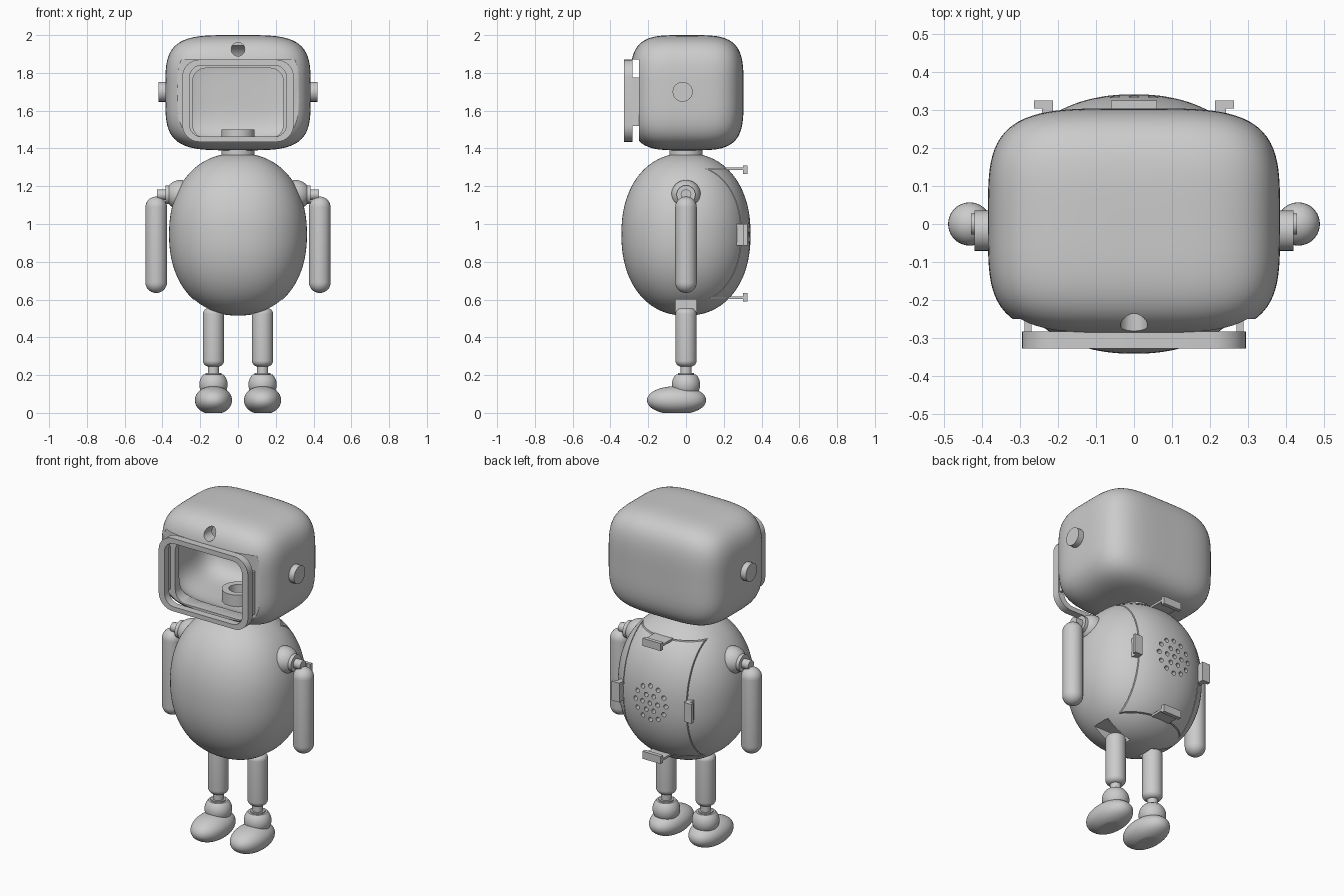
import bpy, bmesh, math
from mathutils import Matrix, Vector

if "Cube" in bpy.data.objects:
    bpy.data.objects.remove(bpy.data.objects["Cube"])


def finish(name, bm, smooth=True):
    bmesh.ops.recalc_face_normals(bm, faces=bm.faces)
    me = bpy.data.meshes.new(name)
    bm.to_mesh(me)
    bm.free()
    ob = bpy.data.objects.new(name, me)
    bpy.context.collection.objects.link(ob)
    if smooth:
        shade(ob)
    return ob


def activate(ob):
    bpy.ops.object.select_all(action='DESELECT')
    ob.select_set(True)
    bpy.context.view_layer.objects.active = ob


def shade(ob):
    activate(ob)
    bpy.ops.object.shade_smooth_by_angle(angle=math.radians(35))


def blob(name, centre, half, n, cuts=31, floor=None):
    """Superellipsoid from a gridded cube; n=2 is an ellipsoid, larger is boxier."""
    bm = bmesh.new()
    bmesh.ops.create_cube(bm, size=2)
    bmesh.ops.subdivide_edges(bm, edges=bm.edges[:], cuts=cuts, use_grid_fill=True)
    for v in bm.verts:
        p = Vector([math.tan(c * math.pi / 4) for c in v.co])
        p /= sum(abs(c) ** n for c in p) ** (1 / n)
        v.co = Vector([centre[i] + half[i] * p[i] for i in range(3)])
        if floor is not None:
            v.co.z = max(v.co.z, floor)
    return finish(name, bm)


def boxes(name, spans):
    """One object from (x0, x1, y0, y1, z0, z1) boxes."""
    bm = bmesh.new()
    for x0, x1, y0, y1, z0, z1 in spans:
        m = Matrix.Translation(((x0 + x1) / 2, (y0 + y1) / 2, (z0 + z1) / 2))
        m = m @ Matrix.Diagonal((abs(x1 - x0), y1 - y0, z1 - z0, 1))
        bmesh.ops.create_cube(bm, size=1, matrix=m)
    return finish(name, bm)


def rods(name, spots, r, depth, axis):
    """Cylinders centred on the given spots along one axis."""
    rot = {'X': Matrix.Rotation(math.pi / 2, 4, 'Y'),
           'Y': Matrix.Rotation(math.pi / 2, 4, 'X')}[axis]
    bm = bmesh.new()
    for s in spots:
        bmesh.ops.create_cone(bm, cap_ends=True, segments=24, radius1=r, radius2=r,
                              depth=depth, matrix=Matrix.Translation(s) @ rot)
    return finish(name, bm)


def lathe(name, profile, x=0, y=0, steps=40):
    """Turn (radius, z) points about a vertical axis."""
    bm = bmesh.new()
    vs = [bm.verts.new((r, 0, z)) for r, z in profile]
    es = [bm.edges.new(p) for p in zip(vs, vs[1:])]
    bmesh.ops.spin(bm, geom=vs + es, cent=(0, 0, 0), axis=(0, 0, 1),
                   angle=math.tau, steps=steps)
    bmesh.ops.remove_doubles(bm, verts=bm.verts, dist=1e-5)
    bmesh.ops.translate(bm, vec=(x, y, 0), verts=bm.verts)
    return finish(name, bm)


def capsule(r, z0, z1, c):
    """Profile of a rod with ends rounded by c."""
    arc = [i * math.pi / 16 for i in range(9)]
    low = [(r - c + c * math.sin(a), z0 + c - c * math.cos(a)) for a in arc]
    top = [(r - c + c * math.cos(a), z1 - c + c * math.sin(a)) for a in arc]
    return [(0, z0)] + low + top + [(0, z1)]


def round_rect(hx, z0, z1, c):
    pts = []
    for k, (x, z) in enumerate([(hx - c, z1 - c), (c - hx, z1 - c),
                                (c - hx, z0 + c), (hx - c, z0 + c)]):
        for i in range(9):
            a = k * math.pi / 2 + i * math.pi / 16
            pts.append((x + c * math.cos(a), z + c * math.sin(a)))
    return pts


def prism(name, pts, y0, y1):
    bm = bmesh.new()
    f = bm.faces.new([bm.verts.new((x, y0, z)) for x, z in pts])
    ext = bmesh.ops.extrude_face_region(bm, geom=[f], use_keep_orig=True)['geom']
    bmesh.ops.translate(bm, vec=(0, y1 - y0, 0),
                        verts=[g for g in ext if isinstance(g, bmesh.types.BMVert)])
    return finish(name, bm)


def cut(ob, cutter, op='DIFFERENCE'):
    mod = ob.modifiers.new('cut', 'BOOLEAN')
    mod.object, mod.operation, mod.solver = cutter, op, 'EXACT'
    activate(ob)
    bpy.ops.object.modifier_apply(modifier=mod.name)
    bpy.data.objects.remove(cutter)
    shade(ob)


# Hollow head with face recess, screen opening and camera hole
head = blob('head', (0, 0.005, 1.695), (0.385, 0.3, 0.305), 4)
cut(head, boxes('recess', [(-0.6, 0.6, -0.6, -0.25, 1.2, 1.87)]))
cut(head, blob('cavity', (0, 0.005, 1.695), (0.345, 0.235, 0.265), 4, 23))
cut(head, prism('opening', round_rect(0.24, 1.455, 1.825, 0.07), -0.4, -0.12))
cut(head, rods('camera_hole', [(0, -0.25, 1.925)], 0.036, 0.2, 'Y'))

# Screen bezel and its side pegs
bezel = prism('screen_bezel', round_rect(0.295, 1.435, 1.87, 0.09), -0.328, -0.284)
cut(bezel, prism('hole', round_rect(0.257, 1.462, 1.84, 0.065), -0.4, -0.2))
boxes('bezel_pegs', [(s * 0.27, s * 0.288, -0.295, -0.24, 1.52, 1.775) for s in (-1, 1)])

# Ears and hollow neck tube
rods('ears', [(s * 0.39, -0.018, 1.7) for s in (-1, 1)], 0.053, 0.06, 'X')
lathe('neck_tube', [(0.05, 1.34), (0.088, 1.34), (0.088, 1.5), (0.05, 1.5), (0.05, 1.34)])

# Body with rear bay and hip sockets
BODY = ((0, 0, 0.945), (0.365, 0.342, 0.43), 2.2)
body = blob('body', *BODY)
cut(body, boxes('bay', [(-0.212, 0.212, 0.02, 0.6, 0.606, 1.294)]))
cut(body, boxes('hip_sockets', [(s * 0.075, s * 0.235, -0.056, 0.056, 0.4, 0.6)
                                for s in (-1, 1)]))

# Rear hatch with speaker holes
hatch = blob('rear_hatch', *BODY)
cut(hatch, boxes('trim', [(-0.207, 0.207, 0.025, 0.6, 0.611, 1.289)]), 'INTERSECT')
spots = [(0, 0.32, 0.945)]
for count, rad in ((6, 0.05), (12, 0.1)):
    for i in range(count):
        a = math.tau * i / count
        spots.append((rad * math.cos(a), 0.32, 0.945 + rad * math.sin(a)))
cut(hatch, rods('speaker_holes', spots, 0.013, 0.14, 'Y'))

# Hatch clips: stem plus outward lip
for s, side in ((-1, 'left'), (1, 'right')):
    boxes(side + '_hatch_clip', [(s * 0.213, s * 0.242, 0.2, 0.31, 0.885, 1.0),
                                 (s * 0.213, s * 0.264, 0.305, 0.325, 0.885, 1.0)])
boxes('top_hatch_clip', [(-0.06, 0.06, 0.12, 0.31, 1.285, 1.298),
                         (-0.06, 0.06, 0.302, 0.325, 1.265, 1.31)])
boxes('bottom_hatch_clip', [(-0.06, 0.06, 0.12, 0.31, 0.602, 0.615),
                            (-0.06, 0.06, 0.302, 0.325, 0.59, 0.635)])

# Arms and legs, both sides
for s, side in ((-1, 'left'), (1, 'right')):
    blob(side + '_shoulder_ball', (s * 0.305, 0, 1.155), (0.078,) * 3, 2, 15)
    rods(side + '_shoulder_collar', [(s * 0.365, 0, 1.155)], 0.05, 0.04, 'X')
    rods(side + '_shoulder_pin', [(s * 0.39, 0, 1.155)], 0.028, 0.08, 'X')
    lathe(side + '_arm', capsule(0.057, 0.635, 1.145, 0.056), s * 0.433)
    lathe(side + '_leg', capsule(0.056, 0.245, 0.555, 0.032), s * 0.13)
    lathe(side + '_ankle_rod', [(0, 0.18), (0.042, 0.18), (0.042, 0.21), (0.03, 0.21),
                                (0.03, 0.27), (0, 0.27)], s * 0.13)
    ball = [(0.075 * math.cos(a), 0.15 + 0.075 * math.sin(a))
            for a in [math.radians(d) for d in range(-90, 46, 9)]]
    lathe(side + '_ankle_ball', ball + [(0, ball[-1][1])], s * 0.13)
    blob(side + '_foot', (s * 0.13, -0.05, 0.067), (0.098, 0.156, 0.074), 2.1, 19, 0)
